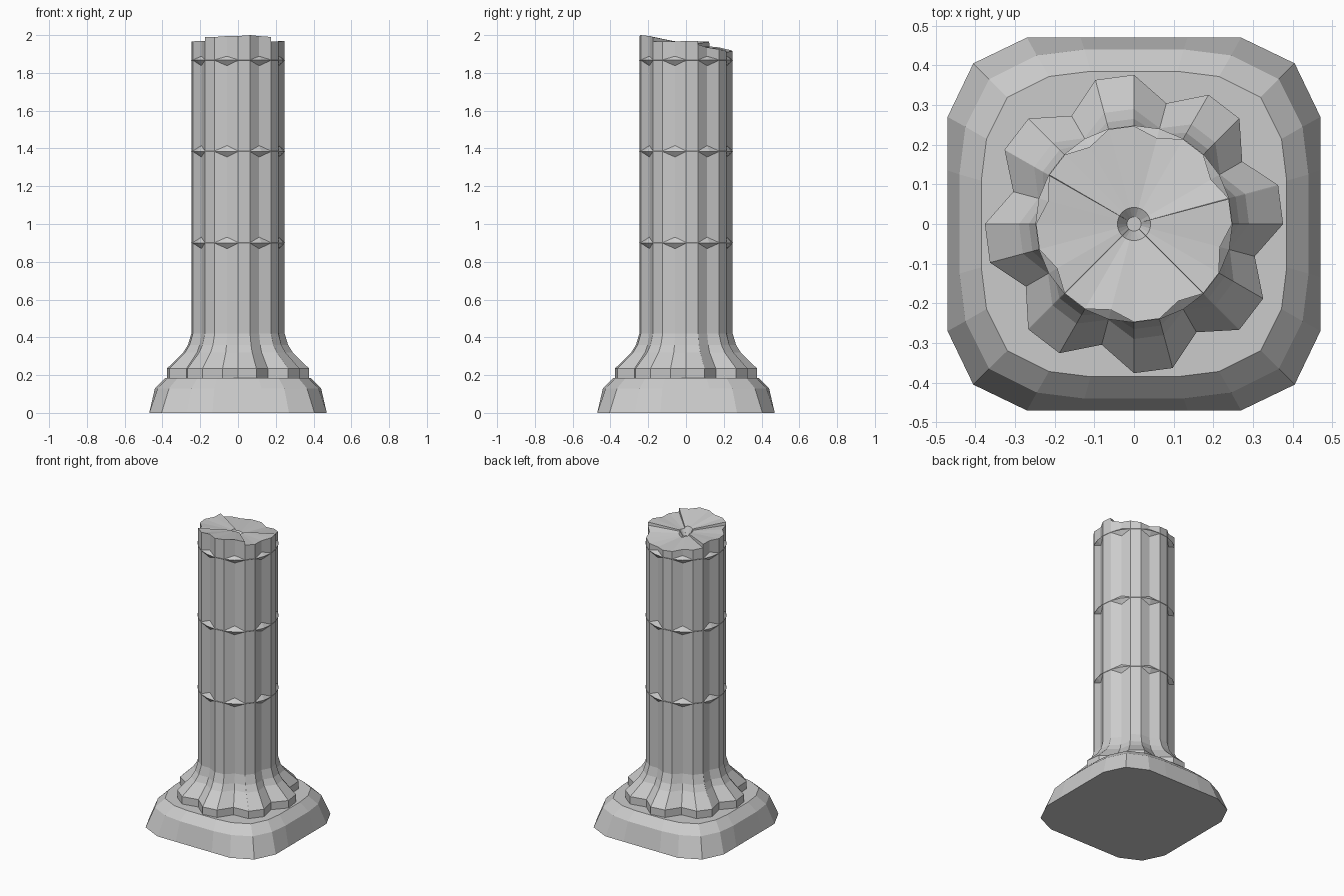
import bpy, bmesh
from math import sin, cos, radians

if "Cube" in bpy.data.objects:
    bpy.data.objects.remove(bpy.data.objects["Cube"])


def loft(name, rings):
    """Skin a stack of closed rings with equal counts and cap both ends."""
    bm = bmesh.new()
    loops = [[bm.verts.new(p) for p in ring] for ring in rings]
    n = len(loops[0])
    for lo, hi in zip(loops, loops[1:]):
        for i in range(n):
            j = (i + 1) % n
            bm.faces.new((lo[i], lo[j], hi[j], hi[i]))
    bm.faces.new(loops[0][::-1])
    bm.faces.new(loops[-1])
    bmesh.ops.recalc_face_normals(bm, faces=bm.faces)
    mesh = bpy.data.meshes.new(name)
    bm.to_mesh(mesh)
    bm.free()
    ob = bpy.data.objects.new(name, mesh)
    bpy.context.collection.objects.link(ob)
    return ob


def polar(r, a, z):
    return (r * cos(radians(a)), r * sin(radians(a)), z)


# Plinth: rounded square, quarter outline turned four times
def square(quarter, scale, z):
    pts = []
    for c, s in ((1, 0), (0, 1), (-1, 0), (0, -1)):
        pts += [(scale * (x * c - y * s), scale * (x * s + y * c), z) for x, y in quarter]
    return pts


foot = [(.47, -.135), (.47, 0), (.47, .135), (.47, .27), (.405, .405), (.27, .47)]
rim = [(.44, -.125), (.44, 0), (.44, .125), (.425, .245), (.365, .365), (.245, .425)]
loft("plinth", [square(foot, 1, 0), square(rim, 1, .13), square(rim, .875, .185)])

# Fluted shaft: each third corner is recessed; broken top stored as (angle, height)
columns = [(0, 1.97), (14.8, 1.97), (15.2, 1.95), (30, 1.935), (45, 1.925), (60, 1.915),
           (75, 1.91), (90, 1.915), (105, 1.92), (120, 1.93), (135, 1.935), (149.8, 1.94),
           (150.2, 1.965), (165, 1.965), (180, 1.965), (195, 1.967), (210, 1.97),
           (224.8, 1.97), (225.2, 1.99), (240, 1.99), (255, 1.995), (270, 1.995),
           (285, 2.0), (300, 1.995), (314.8, 1.99), (315.2, 1.967), (330, 1.965), (345, 1.965)]


def fluted(r, r_in, z):
    return [polar(r_in if round(a / 15) % 3 == 2 else r, a, z) for a, _ in columns]


profile = [(.376, .315, .15), (.376, .315, .235), (.29, .25, .32),
           (.265, .235, .36), (.247, .224, .42)]
rings = [fluted(*p) for p in profile]
rings.append([(x, y, h) for (x, y, _), (_, h) in zip(fluted(.247, .224, 0), columns)])
# broken surface sinking to a small pit
rings.append([polar(.042, a, .45 * h + .55 * 1.935) for a, h in columns])
rings.append([polar(.018, a, 1.91) for a, h in columns])
loft("fluted_shaft", rings)

# Bevelled bands filling the flutes
for i, z in enumerate((.9, 1.385, 1.868)):
    loft(f"band_{i + 1}", [[polar(r, k * 15, z + dz) for k in range(24)]
                           for r, dz in ((.2, -.06), (.2485, 0), (.2, .06 if i < 2 else .04))])
